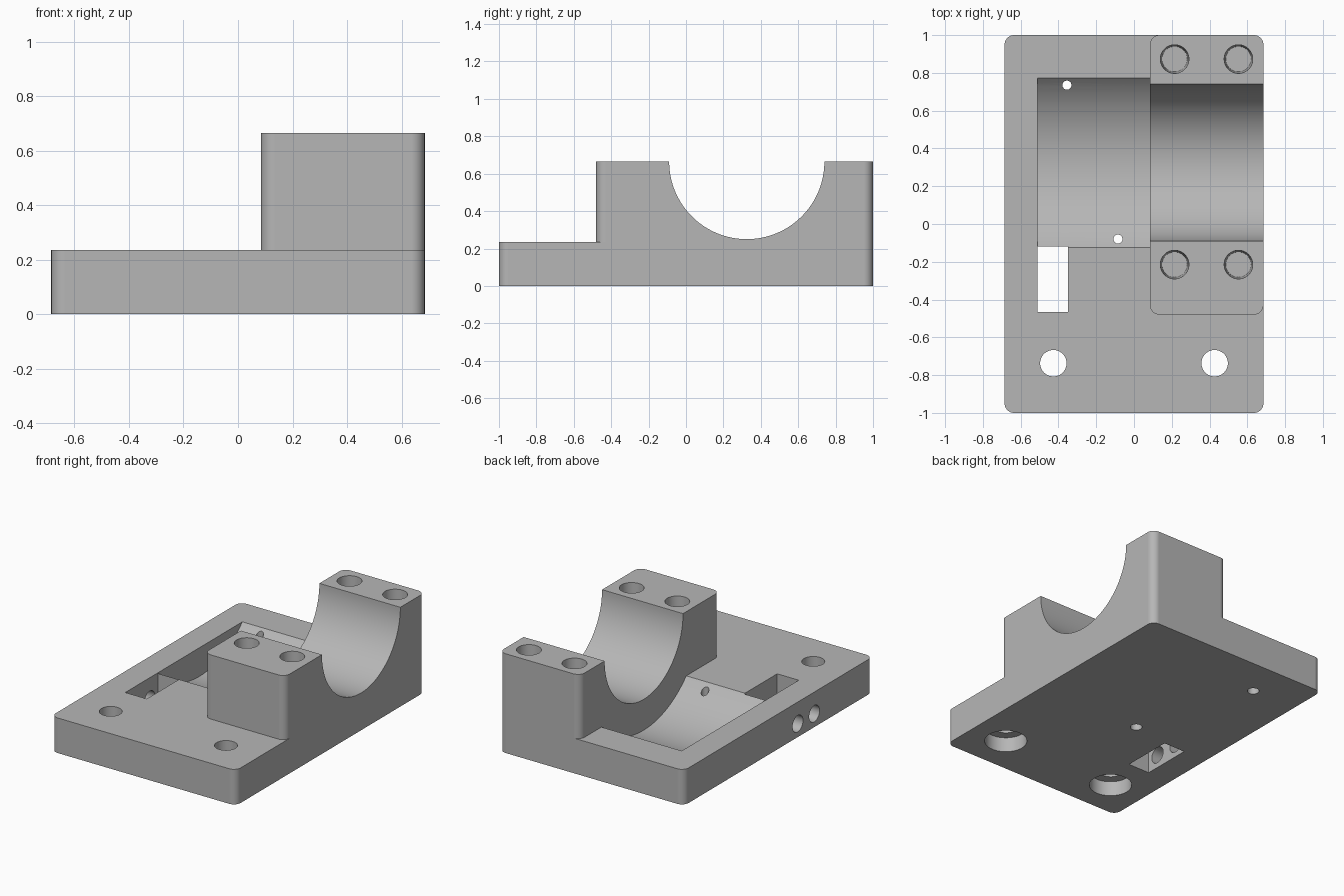
import bpy
import bmesh
from math import pi, cos, sin, radians
from mathutils import Matrix

if "Cube" in bpy.data.objects:
    bpy.data.objects.remove(bpy.data.objects["Cube"], do_unlink=True)

grey = bpy.data.materials.new("plain grey")
grey.use_nodes = True
grey.diffuse_color = (0.47, 0.47, 0.47, 1)
grey.node_tree.nodes["Principled BSDF"].inputs["Base Color"].default_value = (0.47, 0.47, 0.47, 1)


def finish(name, bm):
    bmesh.ops.recalc_face_normals(bm, faces=bm.faces)
    mesh = bpy.data.meshes.new(name)
    bm.to_mesh(mesh)
    bm.free()
    mesh.materials.append(grey)
    obj = bpy.data.objects.new(name, mesh)
    bpy.context.collection.objects.link(obj)
    return obj


def slab(name, x0, x1, y0, y1, z0, z1, radius=0.0, steps=8):
    """Extruded rectangle with optional rounded vertical corners."""
    bm = bmesh.new()
    corners = [(x1, y1, -1, -1), (x0, y1, 1, -1), (x0, y0, 1, 1), (x1, y0, -1, 1)]
    verts = []
    for i, (x, y, sx, sy) in enumerate(corners):
        for k in range(steps + 1 if radius else 1):
            a = (i + k / steps) * pi / 2
            verts.append(bm.verts.new((x + radius * (sx + cos(a)) if radius else x,
                                       y + radius * (sy + sin(a)) if radius else y, z0)))
    face = bm.faces.new(verts)
    top = bmesh.ops.extrude_face_region(bm, geom=[face])["geom"]
    bmesh.ops.translate(bm, vec=(0, 0, z1 - z0),
                        verts=[g for g in top if isinstance(g, bmesh.types.BMVert)])
    return finish(name, bm)


def rod(name, axis, start, end, u, v, r0, r1=None, segments=48):
    """Cylinder or cone along x (u, v = y, z) or along z (u, v = x, y)."""
    mid = (start + end) / 2
    if axis == "x":
        mat = Matrix.Translation((mid, u, v)) @ Matrix.Rotation(pi / 2, 4, "Y")
    else:
        mat = Matrix.Translation((u, v, mid))
    bm = bmesh.new()
    bmesh.ops.create_cone(bm, cap_ends=True, segments=segments, radius1=r0,
                          radius2=r0 if r1 is None else r1, depth=end - start, matrix=mat)
    return finish(name, bm)


def select_only(obj):
    bpy.ops.object.select_all(action="DESELECT")
    obj.select_set(True)
    bpy.context.view_layer.objects.active = obj


def cut(obj, cutter):
    cutter.hide_render = True
    select_only(obj)
    mod = obj.modifiers.new("cut", "BOOLEAN")
    mod.operation = "DIFFERENCE"
    mod.solver = "EXACT"
    mod.object = cutter
    bpy.ops.object.modifier_apply(modifier=mod.name)
    bpy.data.objects.remove(cutter, do_unlink=True)


def smooth(obj):
    select_only(obj)
    bpy.ops.object.shade_smooth_by_angle(angle=radians(30))
    mod = obj.modifiers.new("flat sides", "WEIGHTED_NORMAL")
    mod.keep_sharp = True


BASE_TOP, TOP = 0.235, 0.665
BORE_Y = 0.325

# Base plate with concave pocket and slot
base = slab("base_plate", -0.685, 0.685, -1, 1, 0, BASE_TOP, 0.05)
cut(base, rod("pocket_cutter", "x", -0.51, 0.085, BORE_Y, TOP, 0.622, segments=160))
cut(base, slab("slot_cutter", -0.51, -0.35, -0.465, -0.12, -0.1, 0.4))

# Mounting holes, counterbored underneath
for x in (-0.427, 0.427):
    cut(base, rod("bolt_cutter", "z", -0.1, 0.4, x, -0.737, 0.07))
    cut(base, rod("counterbore_cutter", "z", -0.1, 0.1, x, -0.737, 0.132))

# Side holes leading into the slot
for y in (-0.205, -0.38):
    cut(base, rod("side_hole_cutter", "x", -0.8, -0.43, y, 0.09, 0.055))

# Small drain holes through the pocket floor
for x, y in ((-0.355, 0.735), (-0.085, -0.08)):
    cut(base, rod("drain_cutter", "z", -0.1, 0.4, x, y, 0.024, segments=24))
    cut(base, rod("drain_recess_cutter", "z", -0.1, 0.08, x, y, 0.037, segments=24))
smooth(base)

# Bearing block with half-round saddle and four blind screw holes
block = slab("bearing_block", 0.085, 0.685, -0.48, 1, BASE_TOP, TOP, 0.05)
cut(block, rod("saddle_cutter", "x", -0.2, 1, BORE_Y, TOP, 0.415, segments=128))
for x in (0.215, 0.553):
    for y in (-0.215, 0.873):
        cut(block, rod("screw_cutter", "z", 0.35, TOP + 0.01, x, y, 0.067, 0.076))
smooth(block)
